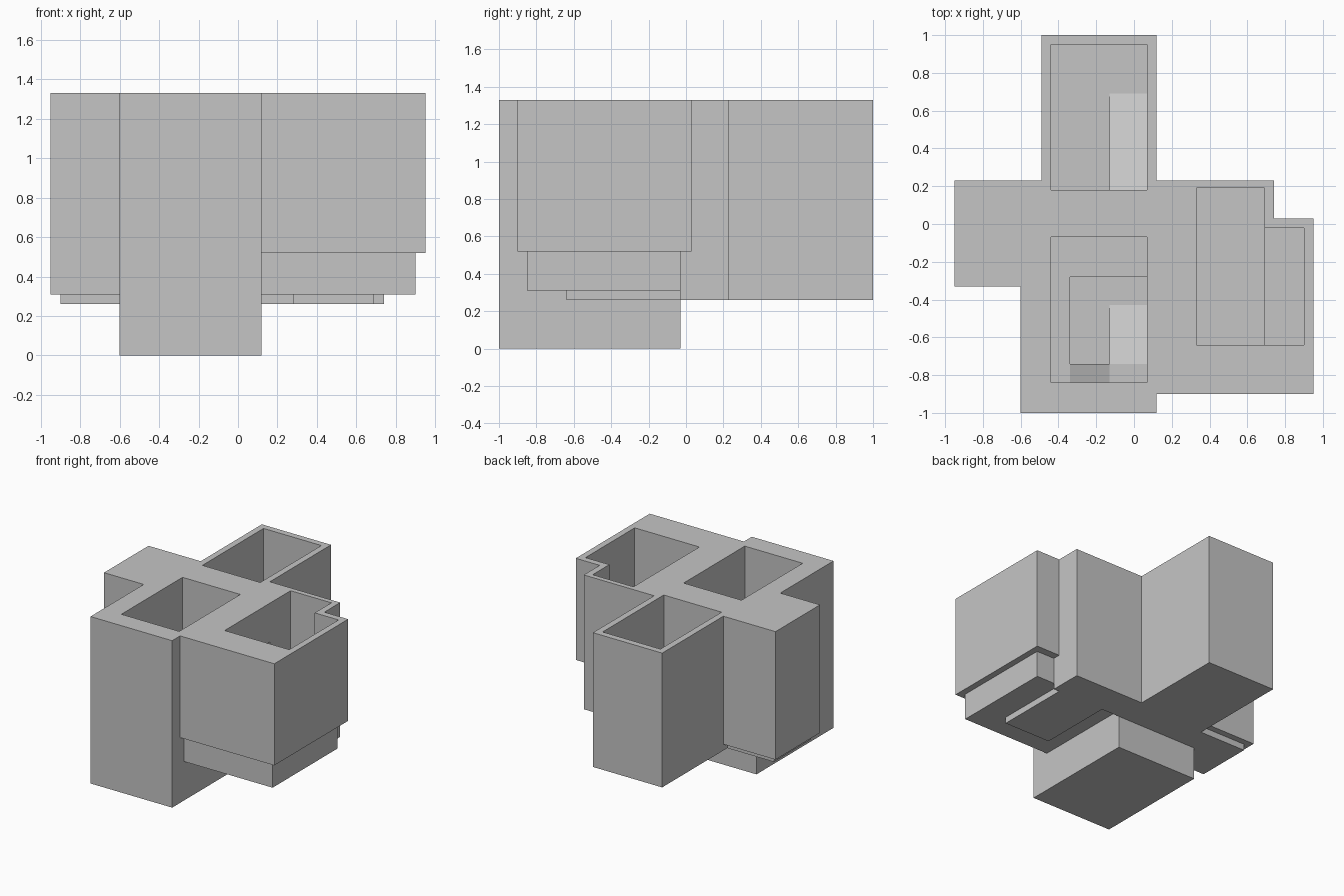
import bpy
import bmesh
from itertools import product

cube = bpy.data.objects.get("Cube")
if cube:
    bpy.data.objects.remove(cube, do_unlink=True)

# One plain grey for everything
grey = bpy.data.materials.new("plain grey")
grey.use_nodes = True
colour = (0.56, 0.56, 0.56, 1)
grey.diffuse_color = colour
grey.node_tree.nodes["Principled BSDF"].inputs["Base Color"].default_value = colour

TOP = 1.33      # roof level
UPPER = 0.31    # main floor level
PIT = 0.05      # sunken floor level
LANDING = 0.205

# Boxes as (x range, y range, z range)
solids = {
    "front block": ((-0.6, 0.12), (-1, -0.03), (0, TOP)),
    "core": ((-0.49, 0.74), (-0.03, 0.23), (0.26, TOP)),
    "back wing": ((-0.49, 0.12), (0.23, 1), (0.26, TOP)),
    "left wing": ((-0.95, -0.49), (-0.33, 0.23), (UPPER, TOP)),
    "left wing base": ((-0.9, -0.49), (-0.28, 0.18), (0.26, UPPER)),
    "right wing": ((0.12, 0.95), (-0.9, 0.03), (0.52, TOP)),
    "right wing underside": ((0.12, 0.9), (-0.85, -0.03), (UPPER, 0.52)),
    "right wing base": ((0.28, 0.69), (-0.64, -0.03), (0.26, UPPER)),
}
hollows = {
    "back room": ((-0.44, 0.07), (0.18, 0.95), (UPPER, TOP)),
    "front pit": ((-0.34, 0.07), (-0.74, -0.28), (PIT, TOP)),
    "front landing": ((-0.34, 0.07), (-0.84, -0.74), (LANDING, TOP)),
    "front walkway": ((-0.44, -0.34), (-0.84, -0.28), (UPPER, TOP)),
    "front ledge": ((-0.44, 0.07), (-0.28, -0.07), (UPPER, TOP)),
    "right room": ((0.33, 0.69), (-0.64, 0.19), (0.36, TOP)),
    "right alcove": ((0.69, 0.9), (-0.64, -0.02), (0.57, TOP)),
    "doorway": ((0.07, 0.33), (-0.28, -0.07), (0.36, 1.02)),
}


def add_object(name, bm):
    bmesh.ops.recalc_face_normals(bm, faces=bm.faces)
    mesh = bpy.data.meshes.new(name)
    bm.to_mesh(mesh)
    bm.free()
    mesh.materials.append(grey)
    obj = bpy.data.objects.new(name, mesh)
    bpy.context.collection.objects.link(obj)
    return obj


def inside(point, box):
    return all(lo < p < hi for p, (lo, hi) in zip(point, box))


def carved_block(name, adds, cuts):
    """Join the solid boxes, subtract the hollow ones, and skin the result."""
    boxes = list(adds) + list(cuts)
    planes = [sorted({v for b in boxes for v in b[axis]}) for axis in range(3)]

    def filled(cell):
        if any(c < 0 or c >= len(p) - 1 for c, p in zip(cell, planes)):
            return False
        mid = [(p[c] + p[c + 1]) / 2 for c, p in zip(cell, planes)]
        return (any(inside(mid, b) for b in adds)
                and not any(inside(mid, b) for b in cuts))

    bm = bmesh.new()
    verts = {}

    def vert(key):
        if key not in verts:
            verts[key] = bm.verts.new([p[k] for k, p in zip(key, planes)])
        return verts[key]

    for cell in product(*(range(len(p) - 1) for p in planes)):
        if not filled(cell):
            continue
        for axis, side in product(range(3), (0, 1)):
            beside = list(cell)
            beside[axis] += 1 if side else -1
            if filled(beside):
                continue
            u, v = (axis + 1) % 3, (axis + 2) % 3
            ring = []
            for du, dv in ((0, 0), (1, 0), (1, 1), (0, 1)):
                key = list(cell)
                key[axis] += side
                key[u] += du
                key[v] += dv
                ring.append(vert(tuple(key)))
            bm.faces.new(ring if side else ring[::-1])
    return add_object(name, bm)


def ramp(name, box, axis):
    """Wedge that is high at the low end of the axis and falls along it."""
    bm = bmesh.new()
    bmesh.ops.create_cube(bm, size=1)
    for v in bm.verts:
        far, high = v.co[axis] > 0, v.co.z > 0
        for i, (lo, hi) in enumerate(box):
            v.co[i] = hi if v.co[i] > 0 else lo
        if far and high:
            v.co.z = box[2][0]
    bmesh.ops.remove_doubles(bm, verts=bm.verts, dist=0.0001)
    return add_object(name, bm)


# Building shell with open rooms
carved_block("building_shell", solids.values(), hollows.values())

# Ramps inside the rooms
ramp("back_room_ramp", ((-0.13, 0.07), (0.18, 0.69), (UPPER, 0.565)), 1)
ramp("pit_lower_ramp", ((-0.13, 0.07), (-0.74, -0.43), (PIT, LANDING)), 1)
ramp("pit_upper_ramp", ((-0.34, -0.13), (-0.84, -0.74), (LANDING, UPPER)), 0)
